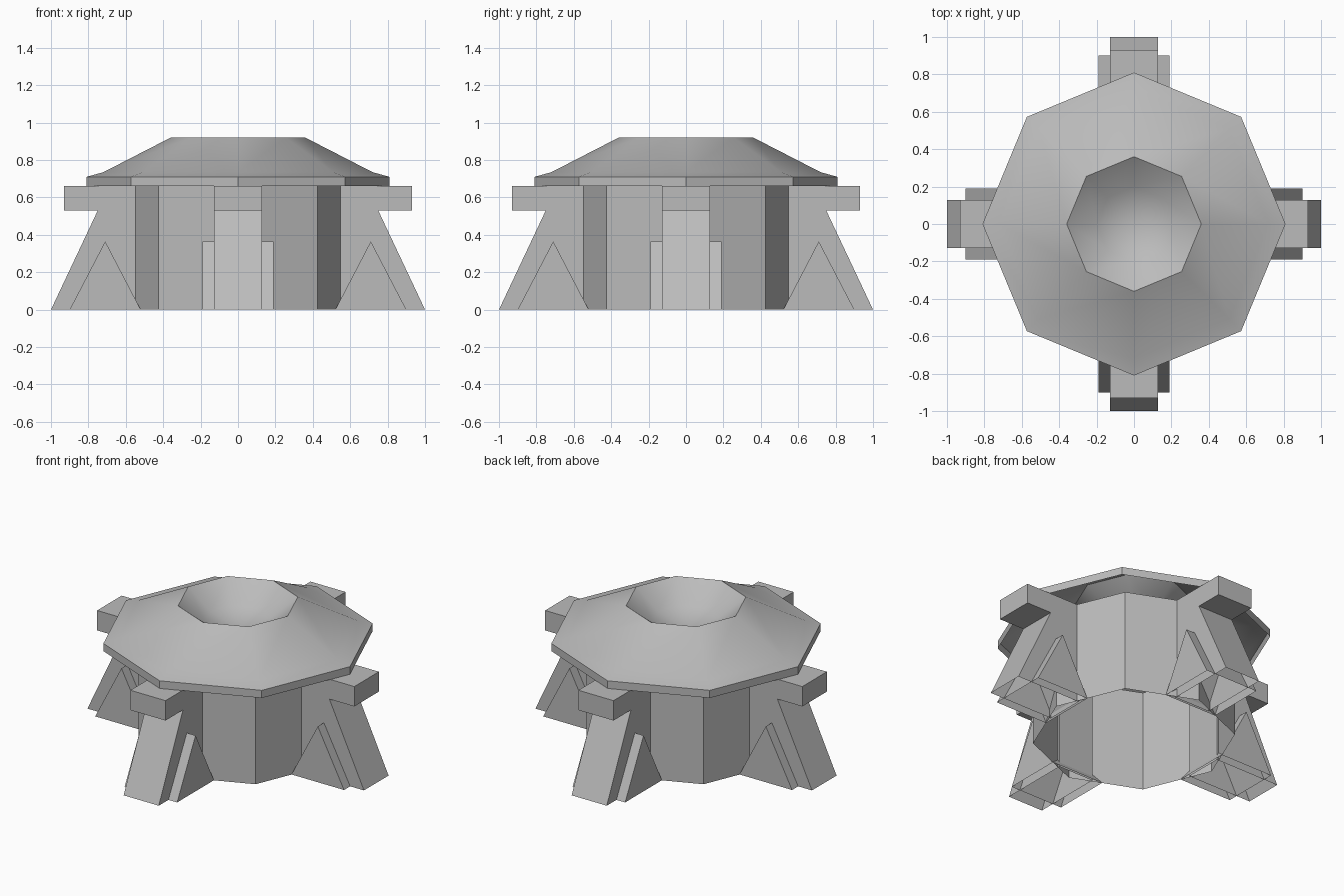
import bpy, bmesh, math
from mathutils import Matrix

cube = bpy.data.objects.get("Cube")
if cube:
    bpy.data.objects.remove(cube, do_unlink=True)

SIDES = 8
GREY = (0.5, 0.5, 0.5, 1.0)
grey = bpy.data.materials.new("plain_grey")
grey.use_nodes = True
grey.diffuse_color = GREY
grey.node_tree.nodes["Principled BSDF"].inputs["Base Color"].default_value = GREY


def finish(bm, name, smooth=False):
    mesh = bpy.data.meshes.new(name)
    bm.to_mesh(mesh)
    bm.free()
    mesh.materials.append(grey)
    obj = bpy.data.objects.new(name, mesh)
    bpy.context.collection.objects.link(obj)
    if smooth:
        bpy.ops.object.select_all(action="DESELECT")
        obj.select_set(True)
        bpy.context.view_layer.objects.active = obj
        bpy.ops.object.shade_smooth_by_angle(angle=math.radians(32))
    return obj


def turned_shell(name, profile, smooth=False):
    """Octagonal open shell, profile listed from bottom outside upward."""
    bm = bmesh.new()
    rings = []
    for r, z in profile:
        if r == 0:
            rings.append([bm.verts.new((0, 0, z))] * SIDES)
            continue
        angles = [math.tau * i / SIDES for i in range(SIDES)]
        rings.append([bm.verts.new((r * math.cos(a), r * math.sin(a), z)) for a in angles])
    for low, high in zip(rings, rings[1:]):
        for i in range(SIDES):
            j = (i + 1) % SIDES
            corners = [low[i], low[j], high[j], high[i]]
            bm.faces.new(list(dict.fromkeys(corners)))
    return finish(bm, name, smooth)


def open_prism(name, outline, half_width, turn):
    """Outline in x and z, extruded along y; faces on the ground are left open."""
    bm = bmesh.new()
    near = [bm.verts.new((x, -half_width, z)) for x, z in outline]
    far = [bm.verts.new((x, half_width, z)) for x, z in outline]
    bm.faces.new(near)
    bm.faces.new(far[::-1])
    for i in range(len(outline)):
        j = (i + 1) % len(outline)
        if outline[i][1] == 0 and outline[j][1] == 0:
            continue
        bm.faces.new((near[i], far[i], far[j], near[j]))
    bmesh.ops.recalc_face_normals(bm, faces=bm.faces)
    bmesh.ops.transform(bm, matrix=Matrix.Rotation(turn, 4, "Z"), verts=bm.verts)
    return finish(bm, name)


# Hollow octagonal body
turned_shell("body_wall", [(0.6, 0), (0.6, 0.66)])

# Roof with upright rim, sloping top and sunken bowl
turned_shell("roof", [(0.81, 0.66), (0.81, 0.71), (0.72, 0.735), (0.36, 0.92),
                      (0.2, 0.8), (0, 0.74)], smooth=True)

# Four buttress legs with overhanging beam ends and side gussets
leg = [(0.535, 0), (1, 0), (0.75, 0.53), (0.93, 0.53), (0.93, 0.66), (0.535, 0.66)]
gusset = [(0.52, 0), (0.9, 0), (0.71, 0.365)]
for i, side in enumerate(("left", "back", "right", "front")):
    turn = i * math.pi / 2
    open_prism(side + "_leg", leg, 0.127, turn)
    open_prism(side + "_gusset", gusset, 0.19, turn)
